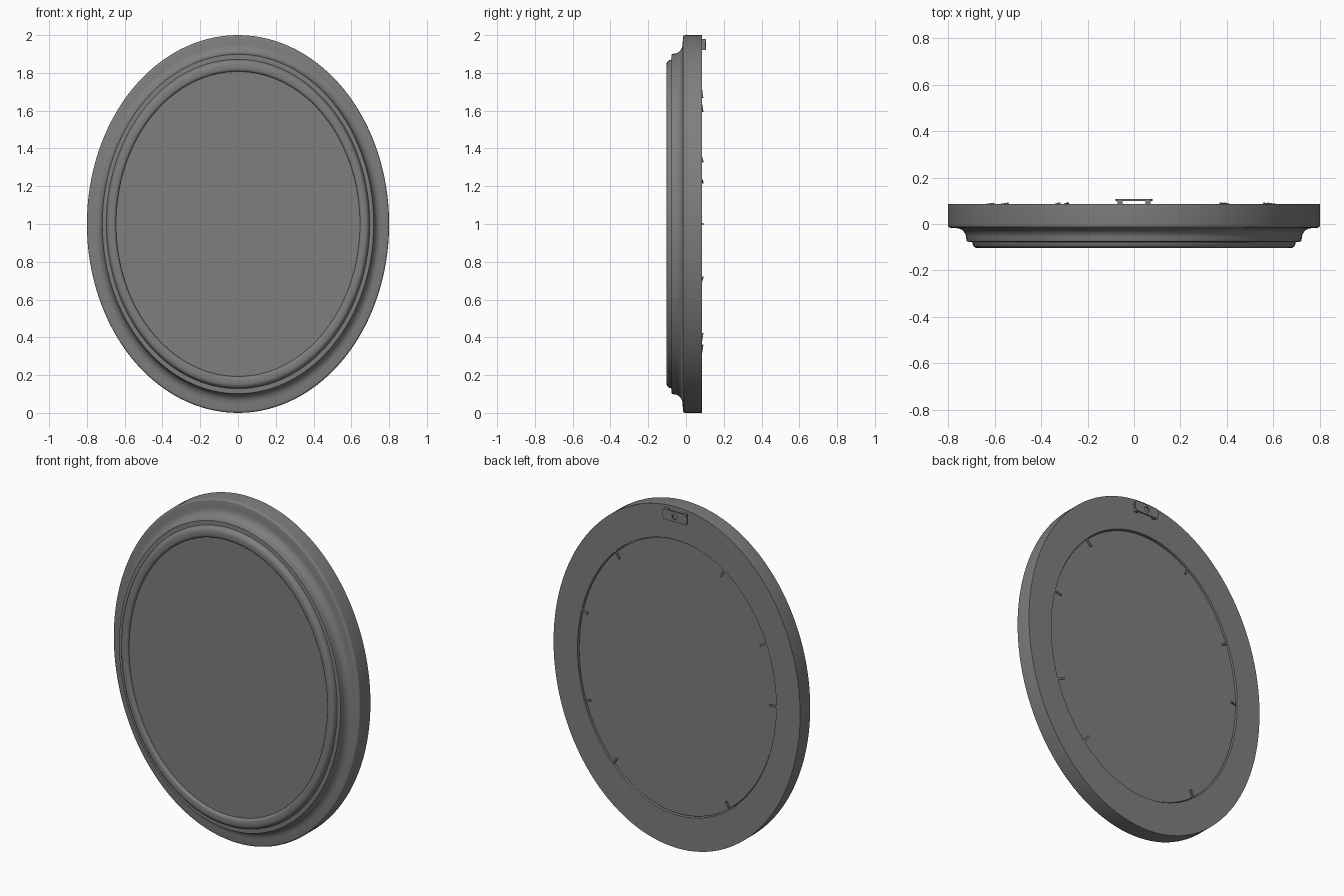
import bpy, bmesh, math
from mathutils import Matrix, Vector

if "Cube" in bpy.data.objects:
    bpy.data.objects.remove(bpy.data.objects["Cube"])

grey = bpy.data.materials.new("neutral grey")
grey.use_nodes = True
COLOUR = (0.21, 0.21, 0.21, 1)
grey.diffuse_color = COLOUR
grey.node_tree.nodes["Principled BSDF"].inputs["Base Color"].default_value = COLOUR

WIDTH = 0.8      # half width of the oval; half height is 1
SEGMENTS = 128


def finish(name, bm, smooth=True):
    bmesh.ops.recalc_face_normals(bm, faces=bm.faces)
    mesh = bpy.data.meshes.new(name)
    bm.to_mesh(mesh)
    bm.free()
    mesh.materials.append(grey)
    obj = bpy.data.objects.new(name, mesh)
    bpy.context.collection.objects.link(obj)
    if smooth:
        bpy.ops.object.select_all(action='DESELECT')
        obj.select_set(True)
        bpy.context.view_layer.objects.active = obj
        bpy.ops.object.shade_smooth_by_angle(angle=math.radians(35))
    return obj


def oval(angle, r, y):
    return Vector((WIDTH * r * math.cos(angle), y, 1 + r * math.sin(angle)))


def sweep(name, profile, closed):
    """Sweep (radius, y) points around the oval; open profiles get end caps."""
    bm = bmesh.new()
    rings = [[bm.verts.new(oval(math.tau * i / SEGMENTS, r, y)) for i in range(SEGMENTS)]
             for r, y in profile]
    pairs = list(zip(rings, rings[1:]))
    if closed:
        pairs.append((rings[-1], rings[0]))
    else:
        bm.faces.new(rings[0])
        bm.faces.new(rings[-1])
    for a, b in pairs:
        for i in range(SEGMENTS):
            j = (i + 1) % SEGMENTS
            bm.faces.new((a[i], a[j], b[j], b[i]))
    return finish(name, bm)


def arc(cr, cy, rr, ry, start, end, steps=6):
    angles = [math.radians(start + (end - start) * k / steps) for k in range(steps + 1)]
    return [(cr + rr * math.cos(a), cy + ry * math.sin(a)) for a in angles]


# Moulded frame: flat back, rounded rim, cove, step and inner bead
profile = [(0.806, 0.085), (1.0, 0.085)]
profile += arc(0.988, -0.004, 0.012, 0.012, 0, -90, 4)
profile += arc(0.955, -0.062, 0.053, 0.044, 90, 180, 8)
profile += [(0.9, -0.073), (0.898, -0.076), (0.872, -0.077)]
profile += arc(0.84, -0.083, 0.028, 0.021, 0, -90, 6)
profile += arc(0.826, -0.092, 0.018, 0.012, -90, -180, 4)
profile += [(0.806, -0.08)]
sweep("oval_frame", profile, True)

# Panel filling the opening, slightly recessed on both sides
sweep("picture_panel", [(0.807, -0.087), (0.807, -0.02), (0.8, 0.076)], False)


def box(bm, size, matrix):
    bmesh.ops.create_cube(bm, size=1, matrix=matrix @ Matrix.Diagonal((*size, 1)))


# Small retaining pins around the back of the opening
for n, degrees in enumerate((17, 52, 118, 154, 180, 238, 310, 338)):
    a = math.radians(degrees)
    centre = oval(a, 0.785, 0.084)
    direction = math.atan2(math.sin(a), WIDTH * math.cos(a))
    bm = bmesh.new()
    turn = Matrix.Rotation(-direction, 4, 'Y') @ Matrix.Rotation(math.radians(-8), 4, 'Z')
    box(bm, (0.055, 0.008, 0.01), Matrix.Translation(centre) @ turn)
    finish(f"retaining_pin_{n + 1}", bm, False)

# Hanger: raised plate with a round hole, carried on two feet
HANGER_Z = 1.95
bm = bmesh.new()
steps = 24
outer, inner = [], []
for i in range(steps):
    a = math.tau * (i + 0.5) / steps
    c, s = math.cos(a), math.sin(a)
    k = min(0.08 / abs(c), 0.03 / abs(s))
    for ring, radius in ((outer, k), (inner, 0.016)):
        ring.append([bm.verts.new((radius * c, y, HANGER_Z + radius * s)) for y in (0.1, 0.107)])
for i in range(steps):
    o, p, q, r = outer[i], outer[(i + 1) % steps], inner[(i + 1) % steps], inner[i]
    for u, v, w, x in ((o[0], p[0], q[0], r[0]), (o[1], p[1], q[1], r[1]),
                       (o[0], p[0], p[1], o[1]), (r[0], q[0], q[1], r[1])):
        bm.faces.new((u, v, w, x))
finish("hanger_plate", bm, False)
for side, name in ((1, "left"), (-1, "right")):
    bm = bmesh.new()
    box(bm, (0.02, 0.02, 0.06), Matrix.Translation((side * 0.06, 0.092, HANGER_Z)))
    finish(f"hanger_foot_{name}", bm, False)
